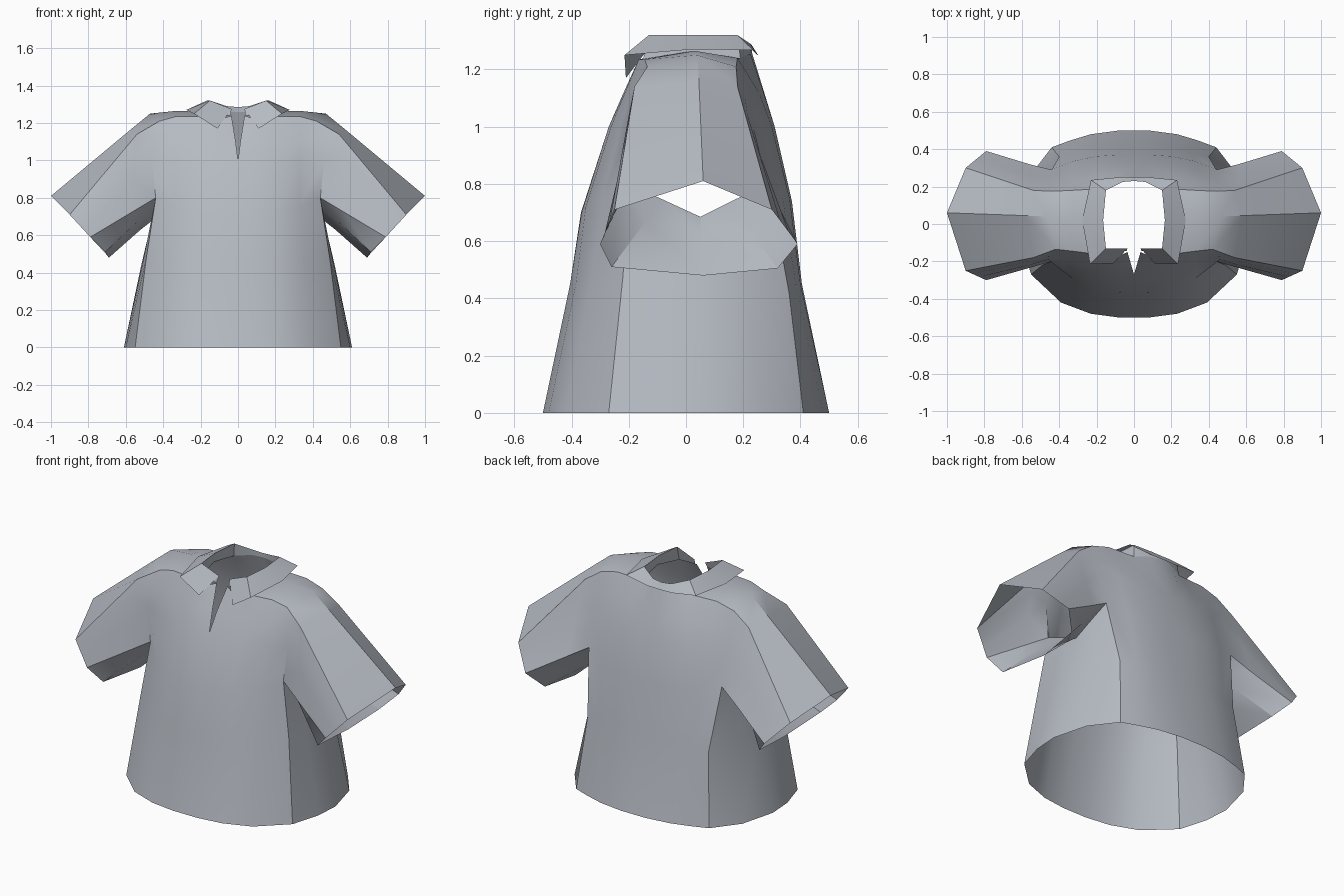
import bpy, bmesh, math

cube = bpy.data.objects.get("Cube")
if cube:
    bpy.data.objects.remove(cube, do_unlink=True)

# One cloth colour
cloth = bpy.data.materials.new("blue grey cloth")
cloth.use_nodes = True
COLOR = (0.47, 0.50, 0.55, 1.0)
cloth.diffuse_color = COLOR
bsdf = cloth.node_tree.nodes["Principled BSDF"]
bsdf.inputs["Base Color"].default_value = COLOR
bsdf.inputs["Roughness"].default_value = 0.8


def build(name, panels, angle):
    """Weld point grids of the left half into a sheet and mirror it."""
    bm = bmesh.new()
    for rows in panels:
        grid = [[bm.verts.new(p) for p in row] for row in rows]
        for a, b in zip(grid, grid[1:]):
            for i in range(len(a) - 1):
                bm.faces.new((a[i], a[i + 1], b[i + 1], b[i]))
    bmesh.ops.remove_doubles(bm, verts=bm.verts[:], dist=0.0005)
    bmesh.ops.recalc_face_normals(bm, faces=bm.faces[:])
    # Outside must face outwards: test with the highest upward panel
    top = max(bm.faces, key=lambda f: f.calc_center_median().z)
    if top.normal.z < 0:
        bmesh.ops.reverse_faces(bm, faces=bm.faces[:])
    mesh = bpy.data.meshes.new(name)
    bm.to_mesh(mesh)
    bm.free()
    mesh.materials.append(cloth)
    obj = bpy.data.objects.new(name, mesh)
    bpy.context.collection.objects.link(obj)
    bpy.ops.object.select_all(action='DESELECT')
    obj.select_set(True)
    bpy.context.view_layer.objects.active = obj
    mod = obj.modifiers.new("mirror", 'MIRROR')
    mod.use_clip = True
    mod.merge_threshold = 0.0005
    bpy.ops.object.modifier_apply(modifier=mod.name)
    bpy.ops.object.shade_smooth_by_angle(angle=math.radians(angle))
    return obj


def lerp(a, b, n):
    return [tuple(p + (q - p) * i / (n - 1) for p, q in zip(a, b)) for i in range(n)]


# Front of the body, hem to neckline, with the placket slit at the top
front = [
    [(0, -.5, 0), (.08, -.5, 0), (.23, -.48, 0), (.39, -.42, 0), (.55, -.27, 0)],
    [(0, -.405, .45), (.08, -.405, .45), (.22, -.385, .45), (.36, -.33, .46), (.49, -.22, .48)],
    [(0, -.367, .7), (.08, -.365, .7), (.2, -.35, .72), (.33, -.29, .76), (.44, -.2, .8)],
    [(0, -.27, 1), (.08, -.27, 1), (.19, -.262, 1), (.33, -.23, 1), (.46, -.19, 1)],
    [(.014, -.222, 1.11), (.08, -.222, 1.11), (.18, -.217, 1.11), (.33, -.195, 1.11), (.45, -.175, 1.11)],
    [(.035, -.15, 1.24), (.08, -.17, 1.225), (.17, -.165, 1.235), (.33, -.145, 1.235), (.42, -.135, 1.21)],
]

# Back of the body
back = [
    [(0, .5, 0), (.08, .5, 0), (.23, .48, 0), (.34, .447, 0), (.44, .41, 0)],
    [(0, .405, .45), (.08, .405, .45), (.2, .4, .45), (.31, .385, .44), (.4, .36, .42)],
    [(0, .37, .74), (.08, .37, .74), (.2, .362, .75), (.33, .335, .77), (.44, .29, .8)],
    [(0, .31, 1), (.08, .31, 1), (.2, .3, 1), (.33, .27, 1), (.45, .235, 1)],
    [(0, .27, 1.13), (.08, .268, 1.13), (.19, .255, 1.12), (.33, .23, 1.12), (.45, .205, 1.11)],
    [(0, .23, 1.26), (.08, .225, 1.255), (.16, .19, 1.24), (.33, .18, 1.24), (.44, .175, 1.21)],
]

# Sleeve front and back, from armhole to cuff
front_mid = [(.56, -.235, .728), (.56, -.22, .9), (.555, -.2, 1.04), (.54, -.18, 1.14)]
front_cuff = lerp((.79, -.3, .59), (.9, -.25, .71), 4)
back_mid = [(.56, .32, .728), (.56, .26, .9), (.555, .215, 1.04), (.54, .18, 1.14)]
back_cuff = lerp((.79, .39, .59), (.9, .3, .71), 4)
front_armhole = [row[4] for row in front[2:]]
back_armhole = [row[4] for row in back[2:]]
sleeve_front = [front_armhole, front_mid, front_cuff]
sleeve_back = [back_armhole, back_mid, back_cuff]

# Shoulder and sleeve top, between the two ridges
shoulder = [
    front[5][2:] + [front_mid[3], front_cuff[3]],
    [(.17, .02, 1.265), (.33, .03, 1.265), (.47, .04, 1.25), (.58, .045, 1.16), (1, .06, .81)],
    back[5][2:] + [back_mid[3], back_cuff[3]],
]

# Sleeve underside
underarm = [
    [front_armhole[0], front_mid[0], front_cuff[0]],
    [(.445, -.08, .745), (.54, -.14, .67), (.71, -.26, .51)],
    [(.45, .05, .685), (.52, .055, .63), (.69, .06, .48)],
    [(.445, .17, .745), (.54, .2, .67), (.71, .32, .505)],
    [back_armhole[0], back_mid[0], back_cuff[0]],
]

# Side of the body below the armpit
side = [
    [row[0] for row in underarm],
    [front[1][4], (.51, -.08, .45), (.515, .05, .45), (.475, .22, .45), back[1][4]],
    [front[0][4], (.6, -.1, 0), (.61, .05, 0), (.555, .26, 0), back[0][4]],
]

build("shirt", [front, back, sleeve_front, sleeve_back, shoulder, underarm, side], 30)

# Folded collar: inner stand, fold line and outer leaf
stand = [(.04, -.145, 1.24), (.15, -.15, 1.235), (.175, .02, 1.262),
         (.16, .19, 1.24), (.07, .226, 1.255), (0, .23, 1.26)]
fold = [(.035, -.13, 1.275), (.15, -.13, 1.32), (.165, .02, 1.32),
        (.15, .18, 1.32), (.06, .225, 1.29), (0, .23, 1.285)]
leaf = [(.11, -.21, 1.17), (.235, -.215, 1.25), (.277, .02, 1.27),
        (.23, .235, 1.268), (.08, .25, 1.25), (0, .252, 1.25)]
build("collar", [[stand, fold, leaf]], 25)
